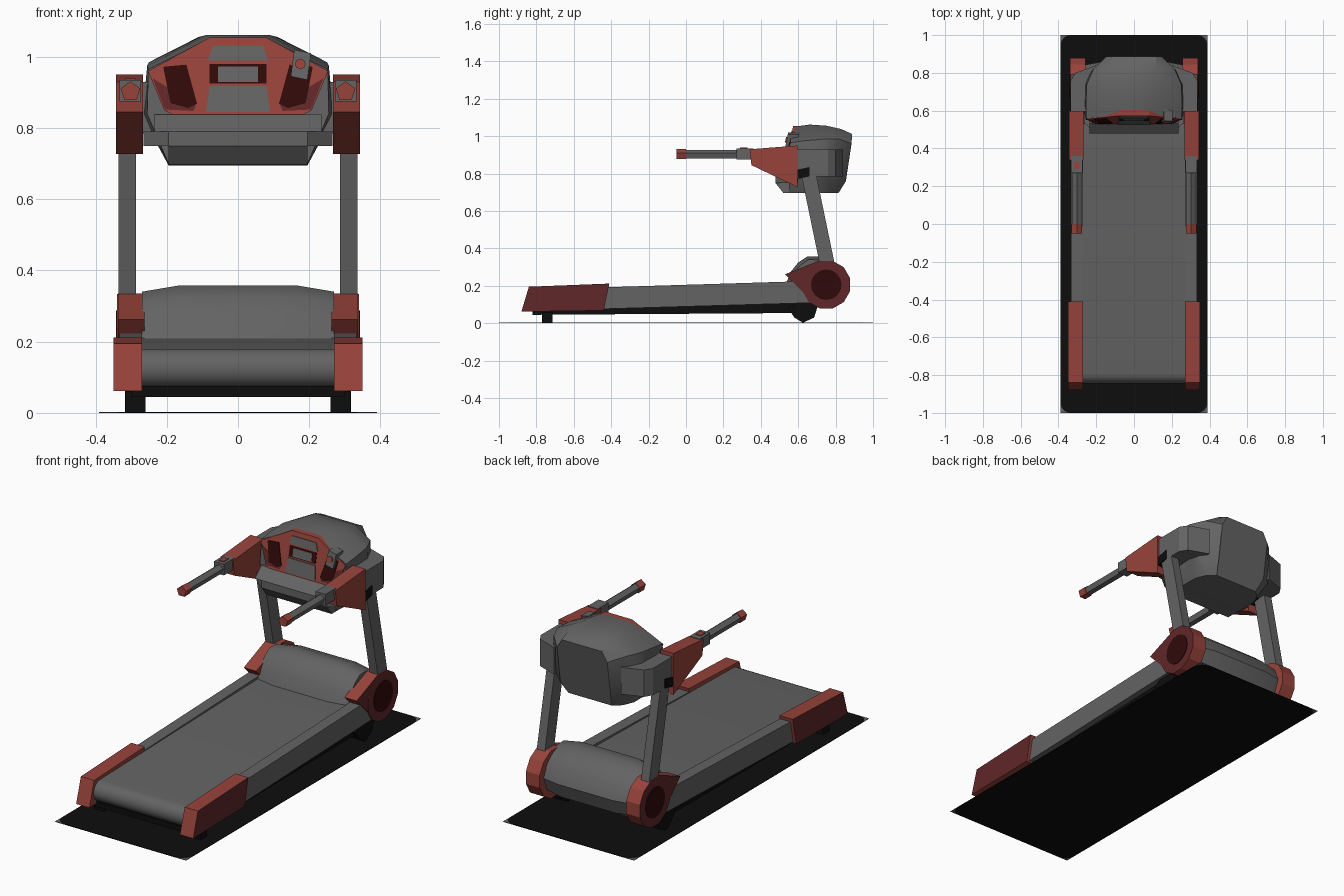
import bpy, bmesh, math

if "Cube" in bpy.data.objects:
    bpy.data.objects.remove(bpy.data.objects["Cube"])


def material(name, r, g, b):
    m = bpy.data.materials.new(name)
    m.diffuse_color = (r, g, b, 1)
    m.use_nodes = True
    m.node_tree.nodes["Principled BSDF"].inputs["Base Color"].default_value = m.diffuse_color
    return m


GREY = material("grey", 0.125, 0.125, 0.125)
RED = material("red", 0.31, 0.055, 0.043)
DEEP = material("deep red", 0.12, 0.02, 0.022)
MAROON = material("maroon", 0.03, 0.003, 0.003)
BLACK = material("black", 0.004, 0.004, 0.004)


def build(name, verts, faces, mat, smooth=None, side_mat=None):
    """Make an object; side_mat colours the faces that look outward in x."""
    bm = bmesh.new()
    vs = [bm.verts.new(v) for v in verts]
    for f in faces:
        bm.faces.new([vs[i] for i in f])
    bmesh.ops.recalc_face_normals(bm, faces=bm.faces)
    if side_mat:
        for f in bm.faces:
            f.normal_update()
            if f.normal.x * f.calc_center_median().x > 0 and abs(f.normal.x) > 0.8:
                f.material_index = 1
    me = bpy.data.meshes.new(name)
    bm.to_mesh(me)
    bm.free()
    me.materials.append(mat)
    if side_mat:
        me.materials.append(side_mat)
    if smooth:
        me.shade_smooth()
        me.set_sharp_from_angle(angle=math.radians(smooth))
    ob = bpy.data.objects.new(name, me)
    bpy.context.collection.objects.link(ob)
    return ob


def solid(name, poly, a, b, axis, mat, both=False, lean=0.0, **kw):
    """Extrude a profile along an axis from a to b, on both sides if asked."""
    n = len(poly)
    place = {"x": lambda p, t: (t, p[0], p[1]),
             "y": lambda p, t: (p[0], t + lean * (p[1] - 0.84), p[1]),
             "z": lambda p, t: (p[0], p[1], t)}[axis]
    base = [place(p, t) for t in (a, b) for p in poly]
    faces = [tuple(range(n)), tuple(range(n, 2 * n))]
    faces += [(i, (i + 1) % n, n + (i + 1) % n, n + i) for i in range(n)]
    for s in ((1, -1) if both else (1,)):
        label = name if not both else ("right_" if s > 0 else "left_") + name
        build(label, [(s * x, y, z) for x, y, z in base], faces, mat, **kw)


def ngon(cx, cy, r, n, start=0.0):
    return [(cx + r * math.cos(start + 2 * math.pi * i / n),
             cy + r * math.sin(start + 2 * math.pi * i / n)) for i in range(n)]


def rect(x0, x1, y0, y1):
    return [(x0, y0), (x1, y0), (x1, y1), (x0, y1)]


def sym(half):
    return half + [(-x, z) for x, z in reversed(half)]


# Floor mat with rounded black area and grey corners
R = 0.055
arc = [(0.39 - R + R * math.cos(t), 1 - R + R * math.sin(t))
       for t in [math.pi / 2 * i / 4 for i in range(5)]]
side = [(x, -y) for x, y in reversed(arc)] + arc
solid("floor_mat", sym(side), 0, 0.003, "z", BLACK)
for s in (1, -1):
    solid("mat_corner", [(x, s * y) for x, y in arc + [(0.39, 1.0)]],
          0, 0.003, "z", GREY, both=True)

# Running belt with rounded rear end
belt = [(-0.79 - 0.055 * math.sin(t), 0.125 - 0.055 * math.cos(t))
        for t in [math.pi * i / 10 for i in range(11)]]
solid("running_belt", belt + [(0.66, 0.212), (0.66, 0.10)], -0.275, 0.275, "x",
      GREY, smooth=40)

# Side rails, under frame, rear end caps
solid("side_rail", [(-0.83, 0.065), (-0.83, 0.18), (0.70, 0.227), (0.70, 0.11)],
      0.27, 0.333, "x", GREY, both=True)
solid("under_frame", [(-0.82, 0.045), (-0.82, 0.075), (0.66, 0.115), (0.66, 0.055)],
      -0.3, 0.3, "x", BLACK)
solid("end_cap", [(-0.88, 0.062), (-0.84, 0.195), (-0.41, 0.212), (-0.44, 0.068)],
      0.27, 0.349, "x", RED, both=True, side_mat=DEEP)

# Feet and front wheels
solid("rear_foot", rect(-0.77, -0.715, 0.003, 0.06), 0.26, 0.316, "x", BLACK, both=True)
solid("front_wheel", [(0.545, 0.08), (0.58, 0.03), (0.625, 0.003), (0.685, 0.03),
                      (0.71, 0.11), (0.62, 0.13)], 0.26, 0.318, "x", BLACK, both=True)

# Motor hood lofted across the width, lower towards both sides
hood = [(0.53, 0.20), (0.56, 0.275), (0.60, 0.325), (0.65, 0.358), (0.71, 0.356),
        (0.77, 0.335), (0.83, 0.285), (0.86, 0.21), (0.83, 0.13), (0.75, 0.085), (0.60, 0.10)]
verts, faces, n = [], [], len(hood)
for x, k in ((-0.27, 0.88), (-0.165, 1), (0.165, 1), (0.27, 0.88)):
    verts += [(x, 0.70 + (y - 0.70) * k, 0.21 + (z - 0.21) * k) for y, z in hood]
for r in range(3):
    faces += [(r * n + i, r * n + (i + 1) % n, (r + 1) * n + (i + 1) % n, (r + 1) * n + i)
              for i in range(n)]
faces += [tuple(range(n)), tuple(range(3 * n, 4 * n))]
build("motor_hood", verts, faces, GREY, smooth=38)

# Pivot hubs with forward wedge and dark disc
solid("pivot_hub", ngon(0.75, 0.206, 0.132, 12, math.pi / 12), 0.258, 0.34, "x",
      RED, both=True, side_mat=DEEP)
solid("hub_disc", ngon(0.75, 0.206, 0.082, 16), 0.335, 0.343, "x", MAROON, both=True)
solid("hub_wedge", [(0.53, 0.262), (0.715, 0.336), (0.75, 0.2), (0.66, 0.13)],
      0.263, 0.337, "x", RED, both=True, side_mat=DEEP)

# Uprights and top joints
solid("upright", [(0.735, 0.22), (0.815, 0.22), (0.695, 0.80), (0.615, 0.80)],
      0.287, 0.335, "x", GREY, both=True)
solid("upright_joint", [(0.59, 0.77), (0.66, 0.785), (0.66, 0.835), (0.59, 0.82)],
      0.28, 0.34, "x", BLACK, both=True)

# Arm brackets and handlebars
solid("arm_bracket", [(0.34, 0.93), (0.35, 0.845), (0.597, 0.727), (0.597, 0.95)],
      0.267, 0.343, "x", RED, both=True)
solid("handle_base", rect(0.273, 0.333, 0.875, 0.935), 0.27, 0.36, "y", GREY, both=True)
solid("handlebar", ngon(0.302, 0.902, 0.025, 5, math.pi / 2), -0.01, 0.28, "y", GREY, both=True)
solid("handle_tip", ngon(0.302, 0.902, 0.029, 5, math.pi / 2), -0.05, 0.0, "y", RED, both=True)
solid("handle_button", rect(-0.318, -0.288, 0.29, 0.33), 0.93, 0.939, "z", RED)

# Console shell: rings from front to back, half outline as (x, y, z)
rings = [
    [(0.08, 0.575, 1.05), (0.252, 0.56, 0.965), (0.255, 0.55, 0.84), (0.195, 0.55, 0.70)],
    [(0.085, 0.66, 1.062), (0.255, 0.63, 0.975), (0.268, 0.62, 0.84), (0.195, 0.62, 0.695)],
    [(0.11, 0.75, 1.056), (0.25, 0.74, 0.985), (0.268, 0.74, 0.83), (0.195, 0.72, 0.695)],
    [(0.12, 0.83, 1.038), (0.215, 0.82, 0.985), (0.235, 0.80, 0.80), (0.17, 0.78, 0.695)],
    [(0.12, 0.888, 1.012), (0.15, 0.885, 0.96), (0.15, 0.855, 0.76), (0.13, 0.815, 0.695)]]
verts, faces = [], []
for h in rings:
    verts += h + [(-x, y, z) for x, y, z in reversed(h)]
for r in range(4):
    faces += [(r * 8 + i, r * 8 + (i + 1) % 8, r * 8 + 8 + (i + 1) % 8, r * 8 + 8 + i)
              for i in range(8)]
faces += [tuple(range(8)), tuple(range(32, 40))]
build("console_shell", verts, faces, GREY, smooth=32)

# Console wings and lower tray
solid("console_wing", [(0.2, 0.595), (0.335, 0.595), (0.335, 0.76), (0.31, 0.80), (0.2, 0.84)],
      0.785, 0.93, "z", GREY, both=True)
tray = [(0.265, 0.60), (0.265, 0.535), (0.195, 0.478)]
solid("console_tray", sym(tray), 0.75, 0.79, "z", GREY)
solid("console_ledge", [(0.478, 0.79), (0.535, 0.838), (0.60, 0.838), (0.60, 0.79)],
      -0.235, 0.235, "x", GREY)
solid("tray_bottom", [(0.478, 0.75), (0.52, 0.697), (0.60, 0.697), (0.60, 0.75)],
      -0.195, 0.195, "x", GREY)

# Leaning control panel and its plates
panel = [(0.08, 1.054), (0.253, 0.96), (0.207, 0.85), (0.185, 0.838)]
solid("control_panel", sym(panel), 0.53, 0.562, "y", RED, lean=0.2)


def plate(name, poly, mat, both=False, front=0.526):
    solid(name, poly, front, 0.533, "y", mat, both=both, lean=0.2)


plate("panel_corner", [(0.24, 0.94), (0.205, 0.852), (0.125, 0.848), (0.118, 0.865)],
      DEEP, both=True, front=0.528)
plate("cup_recess", [(0.21, 0.972), (0.145, 0.978), (0.115, 0.868), (0.14, 0.856), (0.19, 0.87)],
      MAROON, both=True)
plate("screen_surround", rect(-0.08, 0.08, 0.925, 0.98), MAROON, front=0.528)
plate("screen", rect(-0.056, 0.056, 0.93, 0.973), GREY)
plate("upper_display", [(-0.085, 0.99), (0.085, 0.99), (0.07, 1.03), (-0.07, 1.03)], GREY)
plate("lower_keypad", [(-0.09, 0.845), (0.09, 0.845), (0.08, 0.918), (-0.08, 0.918)], GREY)

# Safety clip on the panel
solid("safety_clip", [(0.148, 0.945), (0.195, 0.935), (0.205, 1.01), (0.158, 1.02)],
      0.51, 0.57, "y", GREY, lean=0.2)
solid("clip_button", ngon(0.175, 0.98, 0.015, 8), 0.504, 0.512, "y", RED, lean=0.2)
